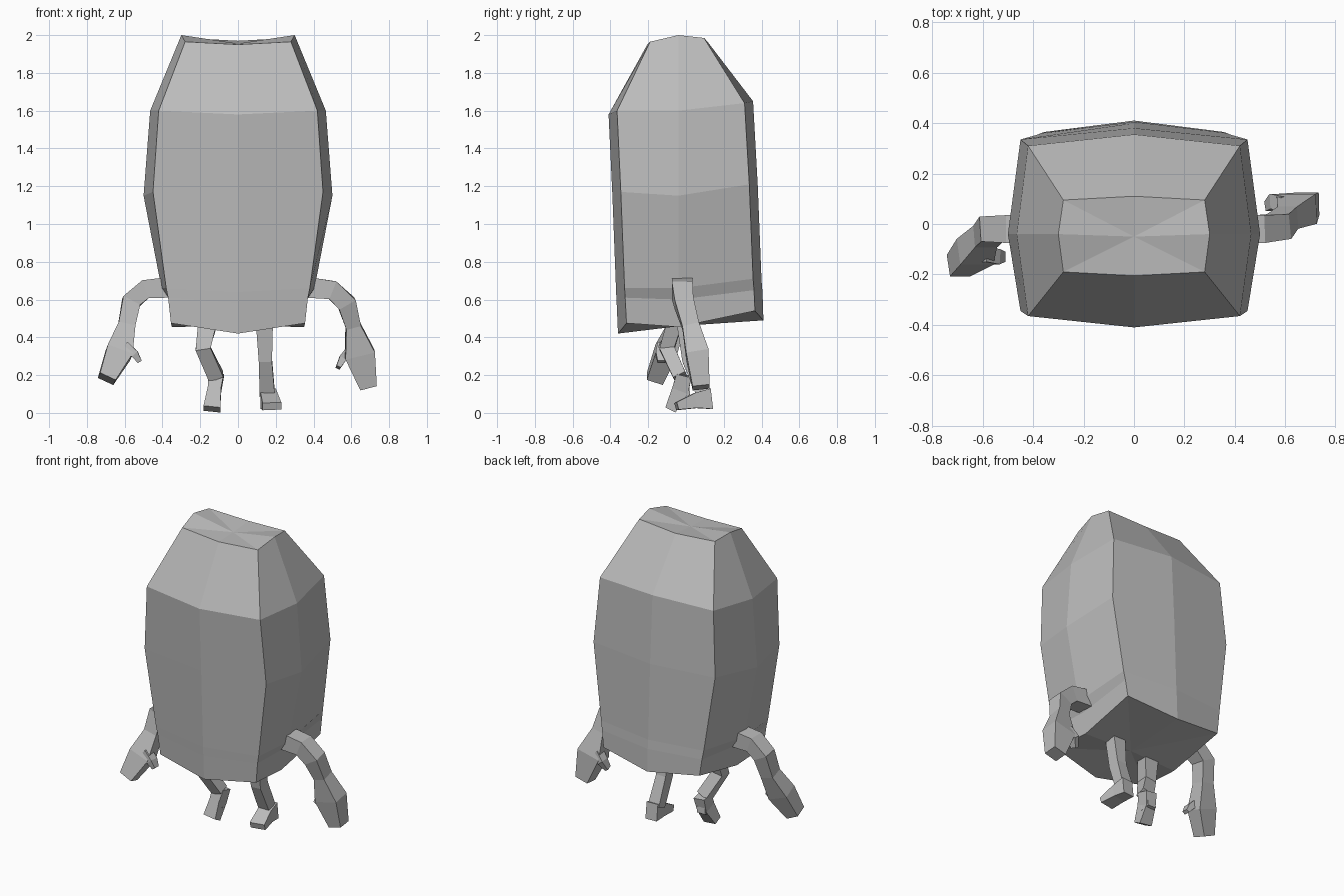
import bpy
import bmesh
from mathutils import Vector

cube = bpy.data.objects.get("Cube")
if cube:
    bpy.data.objects.remove(cube, do_unlink=True)

grey = bpy.data.materials.new("plain_grey")
grey.use_nodes = True
colour = (0.5, 0.5, 0.5, 1)
grey.diffuse_color = colour
grey.node_tree.nodes["Principled BSDF"].inputs["Base Color"].default_value = colour


def finish(bm, name):
    """Turn a bmesh into a flat shaded grey object."""
    bmesh.ops.recalc_face_normals(bm, faces=bm.faces)
    mesh = bpy.data.meshes.new(name)
    bm.to_mesh(mesh)
    bm.free()
    mesh.materials.append(grey)
    obj = bpy.data.objects.new(name, mesh)
    bpy.context.collection.objects.link(obj)
    return obj


def bridge(bm, rings):
    """Join neighbouring rings of vertices with quads."""
    for low, high in zip(rings, rings[1:]):
        count = len(low)
        for i in range(count):
            j = (i + 1) % count
            bm.faces.new((low[i], low[j], high[j], high[i]))


def fan(bm, ring, centre):
    """Close a ring with triangles meeting at a centre point."""
    tip = bm.verts.new(centre)
    for i, vert in enumerate(ring):
        bm.faces.new((vert, ring[(i + 1) % len(ring)], tip))


def body_ring(bm, corner_x, side_x, front_y, back_y, inset, heights):
    """Eight-point ring, mirrored in x, bulging at the middle of each side."""
    front_z, front_corner_z, side_z, back_corner_z, back_z = heights
    half = [
        (corner_x, front_y + inset, front_corner_z),
        (side_x, -0.04, side_z),
        (corner_x, back_y - inset, back_corner_z),
    ]
    points = [(0, front_y, front_z)] + half + [(0, back_y, back_z)]
    points += [(-x, y, z) for x, y, z in reversed(half)]
    return [bm.verts.new(p) for p in points]


def build_body():
    bm = bmesh.new()
    profile = [
        (0.355, 0.35, -0.36, 0.41, 0.045, (0.42, 0.475, 0.455, 0.54, 0.49)),
        (0.37, 0.365, -0.367, 0.405, 0.045, (0.58, 0.61, 0.6, 0.65, 0.64)),
        (0.38, 0.405, -0.37, 0.4, 0.045, (0.64, 0.66, 0.66, 0.71, 0.7)),
        (0.45, 0.5, -0.39, 0.38, 0.045, (1.16, 1.17, 1.15, 1.21, 1.2)),
        (0.42, 0.465, -0.41, 0.355, 0.045, (1.58, 1.6, 1.6, 1.64, 1.65)),
        (0.28, 0.3, -0.205, 0.11, 0.015, (1.95, 1.965, 2, 1.985, 1.97)),
    ]
    rings = [body_ring(bm, *row) for row in profile]
    bridge(bm, rings)
    fan(bm, rings[0], (0, -0.03, 0.46))
    fan(bm, rings[-1], (0, -0.05, 1.955))
    return finish(bm, "body")


def limb(name, axis, path):
    """Square tube along a path of (x, y, z, half size across, half size on axis)."""
    bm = bmesh.new()
    centres = [Vector(p[:3]) for p in path]
    rings = []
    for i, (centre, point) in enumerate(zip(centres, path)):
        before = centres[max(i - 1, 0)]
        after = centres[min(i + 1, len(path) - 1)]
        tangent = (after - before).normalized()
        depth = (axis - tangent * axis.dot(tangent)).normalized()
        across = tangent.cross(depth)
        rings.append([
            bm.verts.new(centre + across * point[3] * s + depth * point[4] * t)
            for s, t in ((-1, -1), (1, -1), (1, 1), (-1, 1))
        ])
    bridge(bm, rings)
    bm.faces.new(rings[0])
    bm.faces.new(rings[-1])
    return finish(bm, name)


X = Vector((1, 0, 0))
Y = Vector((0, 1, 0))

build_body()

# Arms with mitten hands: the left swings back, the right swings forward
limb("left_arm", Y, [
    (0.36, -0.02, 0.665, 0.055, 0.055),
    (0.5, -0.02, 0.65, 0.05, 0.055),
    (0.575, -0.01, 0.58, 0.05, 0.05),
    (0.61, 0.025, 0.46, 0.04, 0.045),
    (0.645, 0.06, 0.31, 0.08, 0.06),
    (0.69, 0.08, 0.135, 0.045, 0.045),
])
limb("left_thumb", Y, [
    (0.6, 0.08, 0.33, 0.03, 0.03),
    (0.555, 0.09, 0.29, 0.02, 0.03),
    (0.53, 0.07, 0.24, 0.012, 0.02),
])
limb("right_arm", Y, [
    (-0.36, -0.02, 0.665, 0.055, 0.055),
    (-0.49, -0.02, 0.655, 0.05, 0.055),
    (-0.565, -0.02, 0.59, 0.05, 0.05),
    (-0.59, -0.05, 0.46, 0.045, 0.045),
    (-0.63, -0.11, 0.32, 0.07, 0.055),
    (-0.695, -0.165, 0.18, 0.045, 0.045),
])
limb("right_thumb", Y, [
    (-0.6, -0.12, 0.35, 0.03, 0.03),
    (-0.545, -0.13, 0.31, 0.02, 0.03),
    (-0.52, -0.13, 0.27, 0.012, 0.02),
])

# Legs and feet: the left is planted behind, the right is lifted on its toe
limb("left_leg", X, [
    (0.14, -0.01, 0.48, 0.04, 0.045),
    (0.145, 0.02, 0.28, 0.04, 0.035),
    (0.155, 0.09, 0.1, 0.035, 0.04),
])
limb("left_foot", X, [
    (0.16, 0.135, 0.075, 0.055, 0.04),
    (0.165, 0.05, 0.065, 0.04, 0.045),
    (0.18, -0.05, 0.035, 0.02, 0.05),
])
limb("right_leg", X, [
    (-0.16, -0.06, 0.48, 0.04, 0.05),
    (-0.185, -0.1, 0.34, 0.04, 0.04),
    (-0.115, -0.03, 0.19, 0.035, 0.04),
])
limb("right_foot", X, [
    (-0.115, -0.01, 0.2, 0.04, 0.04),
    (-0.125, -0.03, 0.12, 0.045, 0.035),
    (-0.138, -0.08, 0.02, 0.03, 0.045),
])
limb("right_heel", X, [
    (-0.125, -0.04, 0.11, 0.03, 0.035),
    (-0.125, 0.02, 0.115, 0.02, 0.03),
])
